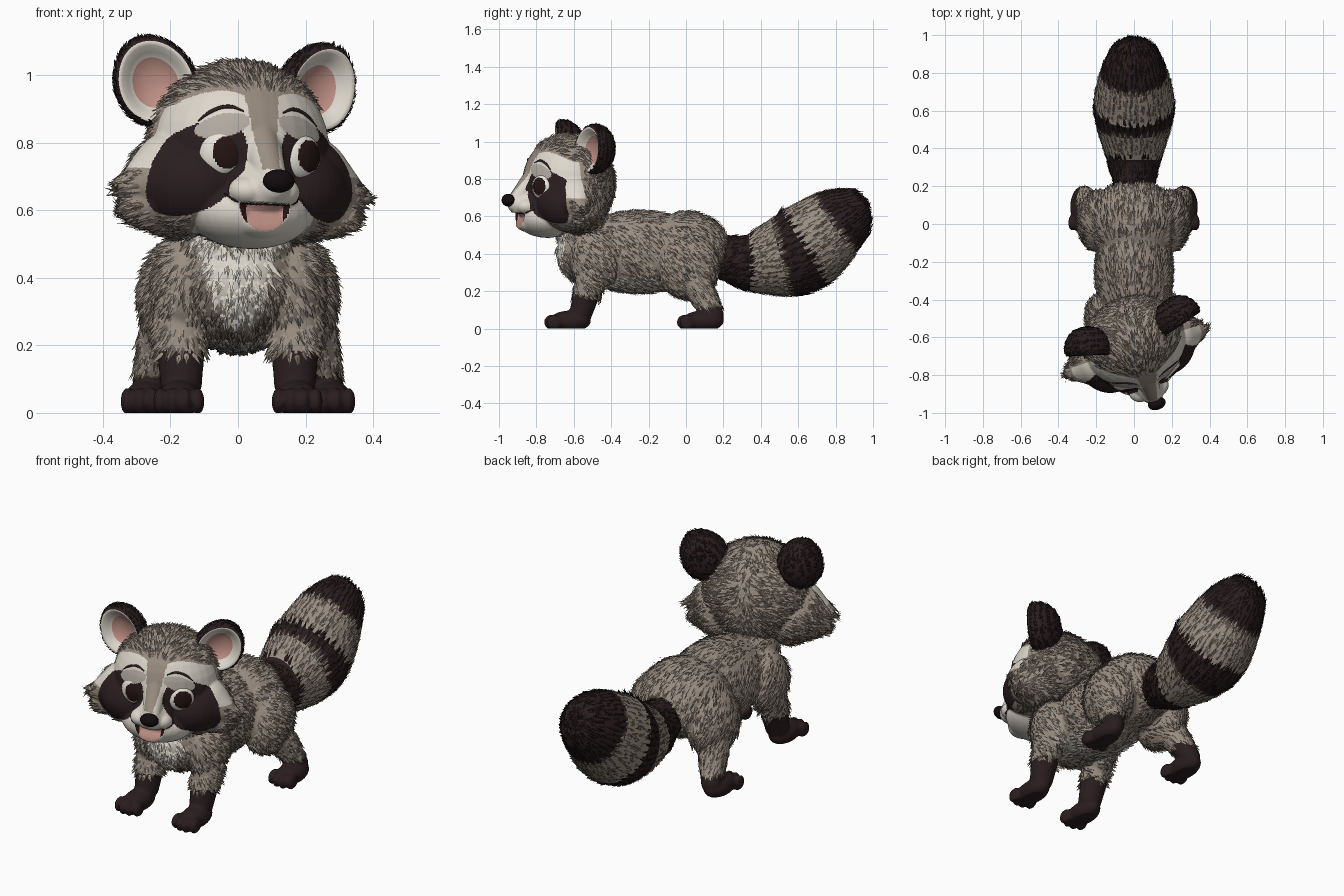
import bpy, bmesh, math, random
from math import sin, cos, pi, radians
from mathutils import Vector, Matrix
from mathutils.bvhtree import BVHTree

random.seed(4)
if "Cube" in bpy.data.objects:
    bpy.data.objects.remove(bpy.data.objects["Cube"])

# Materials
PALETTE = {"grey_fur": "988C80", "shade_fur": "6E635A", "dark_fur": "2E2324", "cream_fur": "DDD7CB",
           "pale_fur": "B0A9A0", "pink_skin": "BE8F84", "nose_black": "1A1416", "eye_white": "EDE9DF",
           "iris_brown": "2A1A1A"}
MATS, ID = [], {}
for label, code in PALETTE.items():
    rgb = [(int(code[i:i + 2], 16) / 255) ** 2.2 for i in (0, 2, 4)]
    m = bpy.data.materials.new(label)
    m.use_nodes = True
    m.diffuse_color = (*rgb, 1)
    bsdf = m.node_tree.nodes["Principled BSDF"]
    bsdf.inputs["Base Color"].default_value = (*rgb, 1)
    bsdf.inputs["Roughness"].default_value = 0.8
    ID[label] = len(MATS)
    MATS.append(m)

HEAD = (Matrix.Translation((0, -.63, .72)) @ Matrix.Rotation(radians(18.5), 4, 'Z')
        @ Matrix.Rotation(radians(2.5), 4, 'Y'))


# Helpers
def add_object(name, bm, matrix=None, smooth=True):
    me = bpy.data.meshes.new(name)
    bm.to_mesh(me)
    bm.free()
    for m in MATS:
        me.materials.append(m)
    me.polygons.foreach_set("use_smooth", [smooth] * len(me.polygons))
    ob = bpy.data.objects.new(name, me)
    bpy.context.scene.collection.objects.link(ob)
    if matrix:
        ob.matrix_world = matrix
    return ob


def paint(ob, rule):
    for p in ob.data.polygons:
        p.material_index = ID[rule(p.center, p.normal)]


def ball(bm, centre, radii):
    mat = Matrix.Translation(centre) @ Matrix.Diagonal((*radii, 1))
    bmesh.ops.create_uvsphere(bm, u_segments=32, v_segments=20, radius=1, matrix=mat)


def limb(bm, a, ra, b, rb, steps=8):
    for i in range(steps + 1):
        t = i / steps
        r = ra + (rb - ra) * t
        ball(bm, Vector(a).lerp(Vector(b), t), (r, r, r))


def fuse(name, bm, voxel, rounds, matrix=None):
    ob = add_object(name, bm, matrix)
    rem = ob.modifiers.new("fuse", 'REMESH')
    rem.mode, rem.voxel_size, rem.use_smooth_shade = 'VOXEL', voxel, True
    sm = ob.modifiers.new("soften", 'SMOOTH')
    sm.factor, sm.iterations = .5, rounds
    bpy.context.view_layer.update()
    me = bpy.data.meshes.new_from_object(ob.evaluated_get(bpy.context.evaluated_depsgraph_get()))
    ob.modifiers.clear()
    ob.data = me
    me.materials.clear()
    for m in MATS:
        me.materials.append(m)
    me.polygons.foreach_set("use_smooth", [True] * len(me.polygons))
    return ob


def add_fur(ob, count, length, width, flow, allow):
    """Scatter small, nearly flat tufts that follow the flow direction."""
    polys = [p for p in ob.data.polygons if allow(p)]
    verts = ob.data.vertices
    bm = bmesh.new()
    for p in random.choices(polys, [p.area for p in polys], k=count):
        n, c = p.normal, Vector()
        mix = [random.random() + .01 for _ in p.vertices]
        for w, i in zip(mix, p.vertices):
            c += verts[i].co * (w / sum(mix))
        d = Vector(flow(c)).normalized() + Vector([random.uniform(-.15, .15) for _ in range(3)])
        d = d - n * d.dot(n)
        if d.length < .05:
            continue
        d.normalize()
        L, side = length * random.uniform(.7, 1.25), n.cross(d) * width
        pts = (c - n * .004, c + d * L * .35 - side + n * .001, c + d * L * .4 + n * .004,
               c + d * L * .35 + side + n * .001, c + d * L + n * L * random.uniform(.06, .2))
        b, r, top, l, tip = [bm.verts.new(q) for q in pts]
        k = p.material_index
        if k == ID["grey_fur"] and random.random() < .2:
            k = ID["shade_fur"]
        for tri in ((b, r, top), (b, top, l), (r, tip, top), (top, tip, l)):
            bm.faces.new(tri).material_index = k
    add_object(ob.name + "_fur", bm, ob.matrix_world.copy(), False)


# Body with legs and paws
bm = bmesh.new()
ball(bm, (0, -.25, .41), (.205, .38, .22))
ball(bm, (0, -.49, .41), (.185, .2, .19))
ball(bm, (0, -.55, .52), (.165, .14, .14))
ball(bm, (0, 0, .425), (.235, .23, .2))
for s in (-1, 1):
    ball(bm, (s * .172, .01, .34), (.122, .165, .18))
    limb(bm, (s * .205, .05, .25), .085, (s * .262, .15, .07), .053)
    ball(bm, (s * .155, -.49, .37), (.1, .13, .16))
    limb(bm, (s * .17, -.5, .3), .083, (s * .168, -.56, .09), .062)
    for px, py in ((.272, .09), (.175, -.62)):
        ball(bm, (s * px, py, .04), (.066, .112, .056))
        for k in (-1.5, -.5, .5, 1.5):
            ball(bm, (s * px + k * .037, py - .105 + abs(k) * .014, .034), (.02, .042, .04))
body = fuse("body", bm, .009, 2)
for v in body.data.vertices:
    v.co.z = max(v.co.z, 0)


def body_rule(c, n):
    if (c.y < -.4 and c.z < .18) or (c.y > -.1 and c.z < .11 + .25 * max(c.y - .05, 0)):
        return "dark_fur"
    if c.y < -.58 and c.z > .27 and abs(c.x) < .04 + .35 * (c.z - .27):
        return "cream_fur"
    if c.z < .275 and n.z < -.1 and -.43 < c.y < -.11 and abs(c.x) < .2:
        return "pale_fur"
    return "grey_fur"


paint(body, body_rule)
add_fur(body, 6000, .055, .008, lambda c: (c.x * .5, .7, -.7 if c.z < .56 else -.1),
        lambda p: p.material_index != ID["dark_fur"])

# Tail: rings along a bent path, one colour band per span
PATH = [(.1, .39, .1), (.22, .375, .12), (.34, .355, .155), (.505, .38, .21), (.63, .43, .232),
        (.785, .55, .195), (.9, .62, .143), (.95, .645, .09), (.975, .655, .002)]
PATH = [Vector(p) for p in PATH]


def along(u):
    i = min(int(u), len(PATH) - 2)
    t = u - i
    a, b, c, d = [PATH[max(0, min(len(PATH) - 1, i + k))] for k in (-1, 0, 1, 2)]
    return .5 * (2 * b + (c - a) * t + (2 * a - 5 * b + 4 * c - d) * t * t + (3 * b - a - 3 * c + d) * t ** 3)


bm = bmesh.new()
rings, per, seg = [], 8, 40
for i in range(per * (len(PATH) - 1) + 1):
    u = i / per
    p, q = along(u), along(min(u + .05, len(PATH) - 1)) - along(max(u - .05, 0))
    up = Vector((0, -q[1], q[0])).normalized()
    rings.append([bm.verts.new(Vector((.91 * p[2] * cos(a), p[0], p[1])) + up * p[2] * sin(a))
                  for a in [2 * pi * k / seg for k in range(seg)]])
for i in range(len(rings) - 1):
    span = i // per
    for k in range(seg):
        f = bm.faces.new((rings[i][k], rings[i + 1][k], rings[i + 1][k - 1], rings[i][k - 1]))
        f.material_index = ID["dark_fur" if span < 2 or span == 3 or span > 4 else "grey_fur"]
bm.faces.new(rings[-1]).material_index = ID["dark_fur"]
bmesh.ops.recalc_face_normals(bm, faces=bm.faces[:])
tail = add_object("tail", bm)
add_fur(tail, 4200, .05, .008, lambda c: (0, .87, .4), lambda p: True)

# Head, built about its own centre and then turned
bm = bmesh.new()
ball(bm, (0, 0, .055), (.272, .245, .265))
ball(bm, (0, -.12, -.125), (.19, .165, .11))
limb(bm, (0, -.2, -.07), .105, (.01, -.29, -.05), .054)
limb(bm, (0, -.19, .09), .06, (.01, -.29, -.025), .045)
ball(bm, (0, -.22, -.15), (.085, .075, .055))
for s in (-1, 1):
    ball(bm, (s * .15, -.03, -.05), (.175, .19, .15))
    limb(bm, (s * .2, -.03, -.03), .14, (s * .355, -.05, -.06), .035)
    limb(bm, (s * .17, .01, -.06), .15, (s * .3, -.03, -.11), .07)
    ball(bm, (s * .05, -.25, -.065), (.06, .06, .045))
head = fuse("head", bm, .0055, 9, HEAD)


def mouth(c):
    return math.hypot((c.x + .002) / .078, (c.z + .1) / .082) if c.z < -.1 and c.y < -.12 else 9


for v in head.data.vertices:
    v.co.y += .035 * max(0, 1 - mouth(v.co) ** 2)


def head_rule(c, n):
    x, z = abs(c.x), c.z
    if mouth(c) < 1:
        return "pink_skin" if x < .056 and z < -.106 else "iris_brown"
    if c.y > -.02:
        return "grey_fur"
    if 0 < z < .25 and x < .024 + .13 * z:
        return "grey_fur"
    if c.y < -.25 and z < .0:
        return "cream_fur"
    if ((x - .12) / .075) ** 2 + ((z - .125 + .25 * (x - .12)) / .035) ** 2 < 1:
        return "pale_fur"
    dx, dz = x - .187, z + .004
    a, b = .643 * dx - .766 * dz, .766 * dx + .643 * dz
    if (a / .165) ** 2 + (b / .108) ** 2 < 1:
        return "dark_fur"
    dz -= .03
    a, b = .643 * dx - .766 * dz, .766 * dx + .643 * dz
    if (a / .235) ** 2 + (b / .146) ** 2 < 1 and z > -.01 and (b > .02 or a < -.04):
        return "cream_fur"
    if (x / .18) ** 2 + ((z + .14) / .13) ** 2 < 1 and c.y < -.08:
        return "cream_fur"
    return "grey_fur"


paint(head, head_rule)
add_fur(head, 4200, .055, .0075, lambda c: (c.x * 2.5, .2, c.z * 1.3 - .15),
        lambda p: p.material_index == ID["grey_fur"] and not (p.center.y < -.19 and abs(p.center.x) < .06))
surface = BVHTree.FromPolygons([v.co for v in head.data.vertices], [p.vertices[:] for p in head.data.polygons])


def stroke(name, points, radius, mat):
    """Thin tapered line laid on the face."""
    cu = bpy.data.curves.new(name, 'CURVE')
    cu.dimensions, cu.bevel_depth, cu.bevel_resolution = '3D', radius, 2
    sp = cu.splines.new('BEZIER')
    sp.bezier_points.add(len(points) - 1)
    for i, (bp, (x, z)) in enumerate(zip(sp.bezier_points, points)):
        hit = surface.ray_cast(Vector((x, -1, z)), Vector((0, 1, 0)))[0]
        bp.co = hit or Vector((x, -.2, z))
        bp.handle_left_type = bp.handle_right_type = 'AUTO'
        bp.radius = .4 if i in (0, len(points) - 1) else 1
    cu.materials.append(MATS[ID[mat]])
    ob = bpy.data.objects.new(name, cu)
    bpy.context.scene.collection.objects.link(ob)
    ob.matrix_world = HEAD


# Nose
bm = bmesh.new()
ball(bm, (.014, -.342, -.033), (.048, .034, .034))
paint(add_object("nose", bm, HEAD), lambda c, n: "nose_black")

# Ear profile from the back pole, round the rim, into the cup
EAR = [(0, .135), (.35, .13), (.65, .112), (.87, .08), (.98, .045), (1, .02), (.97, -.004), (.89, -.018),
       (.8, -.012), (.66, .006), (.55, .02), (.3, .036), (0, .04)]
for s, side, eye_x in ((-1, "right", .121), (1, "left", .134)):
    # Eye with the iris painted on the front
    bm = bmesh.new()
    ball(bm, (0, 0, 0), (1, 1, 1))
    bmesh.ops.subdivide_edges(bm, edges=bm.edges[:], cuts=1, use_grid_fill=True)
    for v in bm.verts:
        v.co.normalize()
    gaze = Vector((.52 if s < 0 else .12, -1, .1)).normalized()
    for f in bm.faces:
        tone = "iris_brown" if f.calc_center_median().normalized().dot(gaze) > .7 else "eye_white"
        f.material_index = ID[tone]
    bm.transform(Matrix.Translation((s * eye_x, -.193, .042)) @ Matrix.Rotation(s * radians(24), 4, 'Z')
                 @ Matrix.Diagonal((.066, .036, .067, 1)))
    add_object(side + "_eye", bm, HEAD)
    stroke(side + "_brow", [(s * .06, .17), (s * .1, .182), (s * .15, .165), (s * .185, .135)], .006, "dark_fur")
    stroke(side + "_smile", [(s * .07, -.104), (s * .095, -.094), (s * .115, -.076)], .004, "iris_brown")

    # Cupped ear
    bm = bmesh.new()
    rows = [[bm.verts.new((r * .122 * cos(a), d, r * .138 * sin(a) * (1 + .08 * sin(a))))
             for a in [2 * pi * k / 40 for k in range(40)]] for r, d in EAR]
    for i in range(len(rows) - 1):
        tone = "dark_fur" if i < 7 else "cream_fur" if i < 10 else "pink_skin"
        for k in range(40):
            f = bm.faces.new((rows[i][k - 1], rows[i][k], rows[i + 1][k], rows[i + 1][k - 1]))
            f.material_index = ID[tone]
    bmesh.ops.remove_doubles(bm, verts=bm.verts[:], dist=.0001)
    bmesh.ops.recalc_face_normals(bm, faces=bm.faces[:])
    bm.transform(Matrix.Translation((s * .256, .03, .242)) @ Matrix.Rotation(s * radians(16), 4, 'Z')
                 @ Matrix.Rotation(s * radians(27), 4, 'Y'))
    ear = add_object(side + "_ear", bm, HEAD)
    add_fur(ear, 700, .025, .005, lambda c, s=s: (s * .5, 0, 1), lambda p: p.material_index == ID["dark_fur"])
